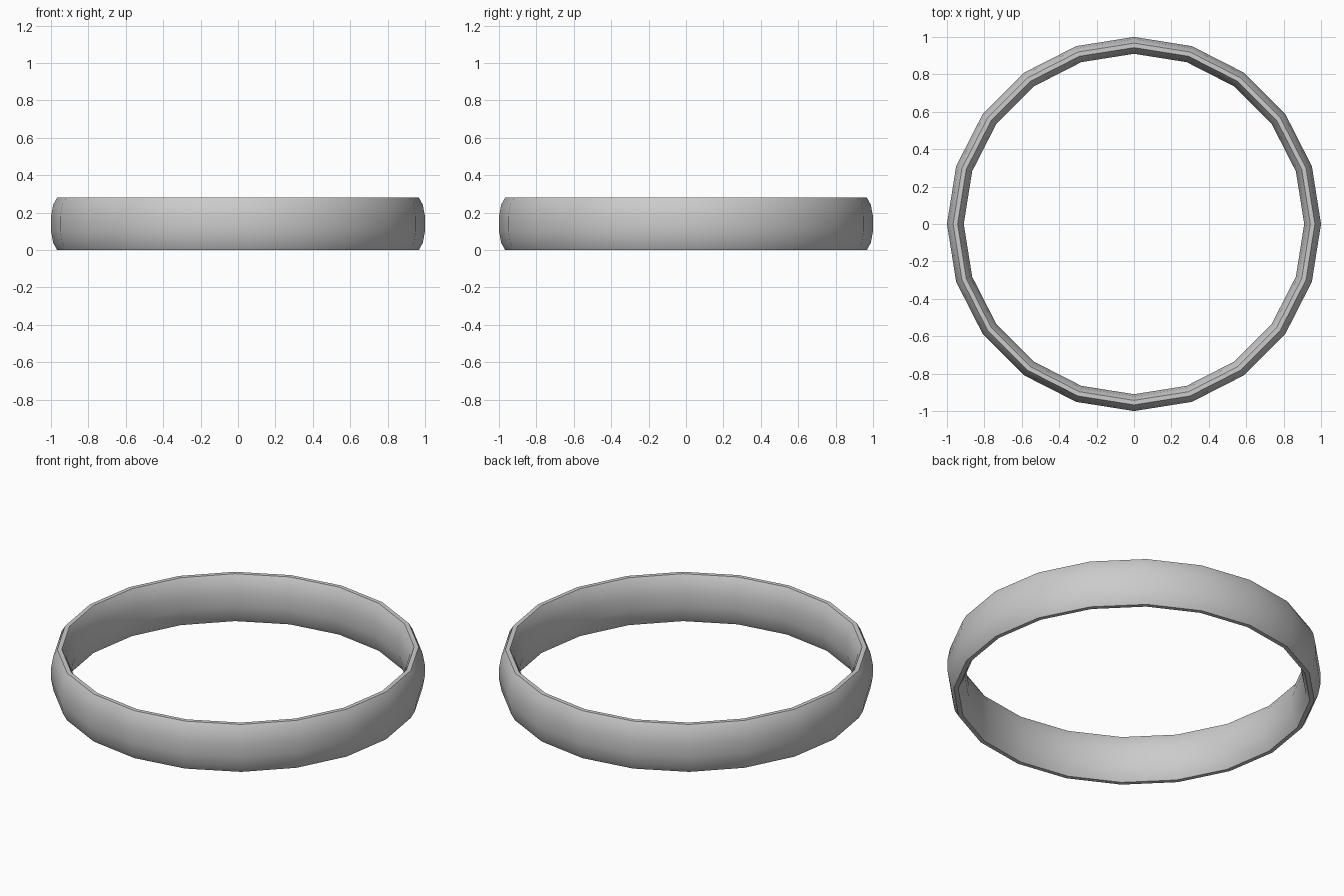
import bpy, math

if "Cube" in bpy.data.objects:
    bpy.data.objects.remove(bpy.data.objects["Cube"])

SIDES, SECTION = 20, 12      # low-poly ring: sides around, sides of the cross-section
HEIGHT, OUTER, THICK = 0.28, 1.0, 0.09

# Tall oval cross-section with flat top, bottom, inner and outer facets
edge = math.cos(math.pi / SECTION)
profile = []
for j in range(SECTION):
    a = 2 * math.pi * (j + 0.5) / SECTION
    profile.append((OUTER - THICK / 2 + THICK / 2 * math.cos(a) / edge,
                    HEIGHT / 2 + HEIGHT / 2 * math.sin(a) / edge))

# Sweep the section around the z axis
verts, faces = [], []
for i in range(SIDES):
    t = 2 * math.pi * i / SIDES
    verts += [(r * math.cos(t), r * math.sin(t), z) for r, z in profile]
    n = (i + 1) % SIDES
    for j in range(SECTION):
        k = (j + 1) % SECTION
        faces.append((i * SECTION + j, n * SECTION + j, n * SECTION + k, i * SECTION + k))

mesh = bpy.data.meshes.new("ring_band")
mesh.from_pydata(verts, [], faces)
ring = bpy.data.objects.new("ring_band", mesh)
bpy.context.collection.objects.link(ring)

# Smooth around the band, sharp at the rims
bpy.context.view_layer.objects.active = ring
ring.select_set(True)
bpy.ops.object.shade_smooth_by_angle(angle=math.radians(30))
